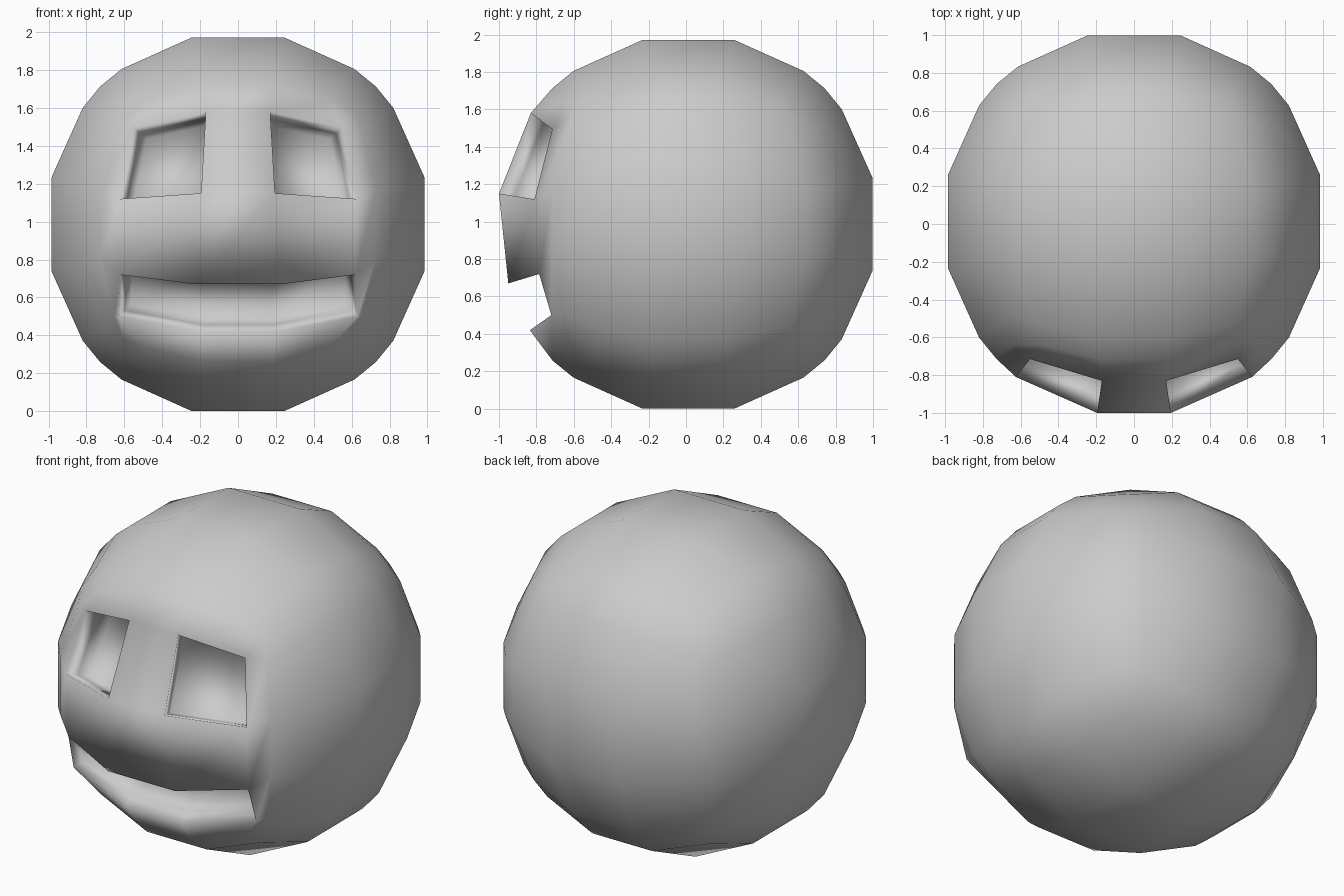
import bpy, bmesh
from mathutils import Vector

if "Cube" in bpy.data.objects:
    bpy.data.objects.remove(bpy.data.objects["Cube"])

R = 1.045
C = Vector((0, 0.013, 0.986))
U = [-1, -0.75, -0.25, 0.25, 0.75, 1]

bm = bmesh.new()
cache = {}


def vert(p):
    """Shared vertex: cube-surface point pushed out onto the sphere."""
    key = tuple(p)
    if key not in cache:
        cache[key] = bm.verts.new(C + Vector(p).normalized() * R)
    return cache[key]


# Ball: six cube sides, five cells each way, projected to a sphere
cells = {}
for axis in range(3):
    for side in (-1, 1):
        def corner(a, b):
            p = [a, b]
            p.insert(axis, side)
            return vert(p)
        for i in range(5):
            for j in range(5):
                f = bm.faces.new((corner(U[i], U[j]), corner(U[i + 1], U[j]),
                                  corner(U[i + 1], U[j + 1]), corner(U[i], U[j + 1])))
                cells[axis, side, i, j] = f

# Face corners around the eyes and mouth, mirrored left and right
rim = {
    (0.25, 0.75): (0.17, -0.83, 1.58), (0.75, 0.75): (0.55, -0.715, 1.495),
    (0.25, 0.25): (0.195, -1.0, 1.15), (0.75, 0.25): (0.625, -0.81, 1.12),
    (0.25, -0.25): (0.23, -0.95, 0.67), (0.75, -0.25): (0.62, -0.785, 0.72),
    (0.25, -0.75): (0.20, -0.835, 0.42), (0.75, -0.75): (0.63, -0.72, 0.50),
}
for (u, v), (x, y, z) in rim.items():
    for s in (-1, 1):
        cache[s * u, -1, v].co = (s * x, y, z)

bmesh.ops.recalc_face_normals(bm, faces=bm.faces)
bm.normal_update()

# Sunken eyes and mouth
left_eye = [cells[1, -1, 1, 3]]
right_eye = [cells[1, -1, 3, 3]]
mouth = [cells[1, -1, i, 1] for i in (1, 2, 3)]
for region in (left_eye, right_eye, mouth):
    for thickness, depth in ((0.0, -0.09), (0.0, -0.09)):
        bmesh.ops.inset_region(bm, faces=region, thickness=thickness, depth=depth,
                               use_even_offset=True, use_boundary=True)
        bm.normal_update()

for f in bm.faces:
    f.smooth = True
mesh = bpy.data.meshes.new("smiling_ball")
bm.to_mesh(mesh)
bm.free()
obj = bpy.data.objects.new("smiling_ball", mesh)
bpy.context.collection.objects.link(obj)
